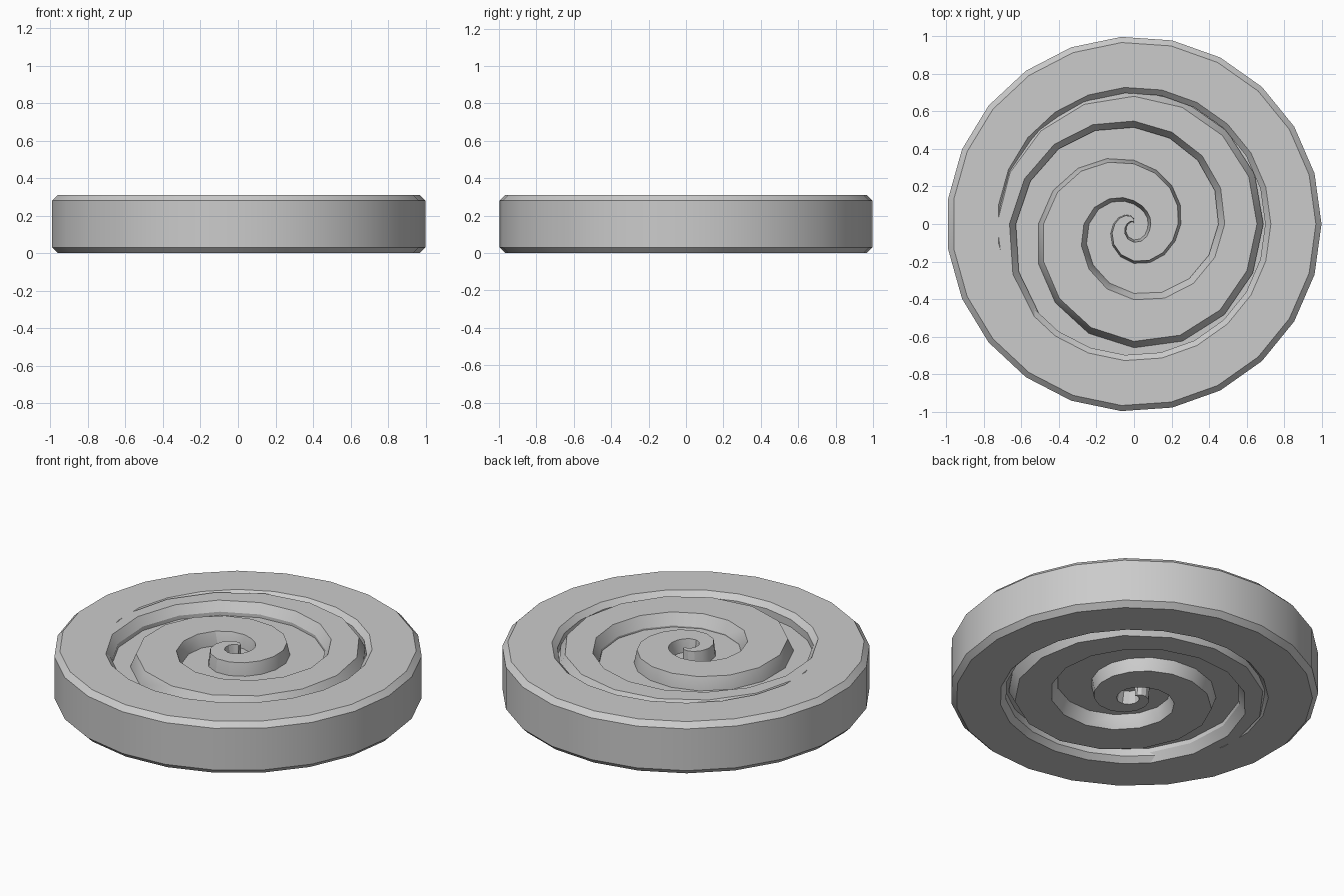
import bpy, bmesh, math

if "Cube" in bpy.data.objects:
    bpy.data.objects.remove(bpy.data.objects["Cube"])

H = 0.31      # overall height
SIDES = 23    # facets of the outer rim
DEPTH = 0.075  # depth of the spiral groove on each side


def section(inner, outer, cut, drop, angle):
    """Bevelled rectangle between two radii, standing on the given ray."""
    profile = [(inner + cut, 0), (outer - cut, 0), (outer, drop), (outer, H - drop),
               (outer - cut, H), (inner + cut, H), (inner, H - drop), (inner, drop)]
    c, s = math.cos(angle), math.sin(angle)
    return [(r * c, r * s, z) for r, z in profile]


def loft(name, sections, closed=False):
    """Skin a row of sections into one object."""
    bm = bmesh.new()
    rows = [[bm.verts.new(p) for p in sec] for sec in sections]
    n = len(rows[0])
    pairs = list(zip(rows, rows[1:]))
    if closed:
        pairs.append((rows[-1], rows[0]))
    for a, b in pairs:
        for i in range(n):
            j = (i + 1) % n
            bm.faces.new((a[i], a[j], b[j], b[i]))
    if not closed:
        bm.faces.new(rows[0])
        bm.faces.new(rows[-1][::-1])
    bmesh.ops.recalc_face_normals(bm, faces=bm.faces)
    return finish(name, bm)


def finish(name, bm):
    mesh = bpy.data.meshes.new(name)
    bm.to_mesh(mesh)
    bm.free()
    ob = bpy.data.objects.new(name, mesh)
    bpy.context.collection.objects.link(ob)
    bpy.ops.object.select_all(action='DESELECT')
    ob.select_set(True)
    bpy.context.view_layer.objects.active = ob
    bpy.ops.object.shade_smooth_by_angle(angle=math.radians(25))
    return ob


def spline(values, t):
    """Catmull-Rom value along evenly spaced numbers."""
    i = min(int(t), len(values) - 2)
    f = t - i
    b, c = values[i], values[i + 1]
    a = values[i - 1] if i else 2 * b - c
    d = values[i + 2] if i + 2 < len(values) else 2 * c - b
    return b + 0.5 * f * (c - a + f * (2*a - 5*b + 4*c - d + f * (3*(b - c) + d - a)))


# Outer rim: bevelled ring
loft("rim", [section(0.70, 1.0, 0.03, 0.03, 2 * math.pi * i / SIDES)
             for i in range(SIDES)], closed=True)

# Spiral ridge: inner and outer radius at every quarter turn, tapering to the centre
inner = [0.005, 0.03, 0.085, 0.075, 0.105, 0.24, 0.37, 0.45, 0.515, 0.63, 0.78]
outer = [0.03, 0.11, 0.21, 0.25, 0.34, 0.51, 0.66, 0.69, 0.715, 0.765, 0.85]
steps = 40
ridge = []
for k in range(steps + 1):
    t = 10 * k / steps
    ri, ro = spline(inner, t), spline(outer, t)
    cut = min(0.034, 0.002 + 0.05 * ro, 0.3 * (ro - ri))
    drop = DEPTH if t < 5 else DEPTH - 0.006 * (t - 5)
    ridge.append(section(ri, ro, cut, drop, math.pi / 2 * (t + 1)))
loft("spiral_ridge", ridge)

# Web forming the groove floor on both faces
bm = bmesh.new()
bmesh.ops.create_cone(bm, cap_ends=True, segments=SIDES, radius1=0.74, radius2=0.74,
                      depth=H - 2 * DEPTH)
bmesh.ops.translate(bm, verts=bm.verts, vec=(0, 0, H / 2))
finish("web", bm)
